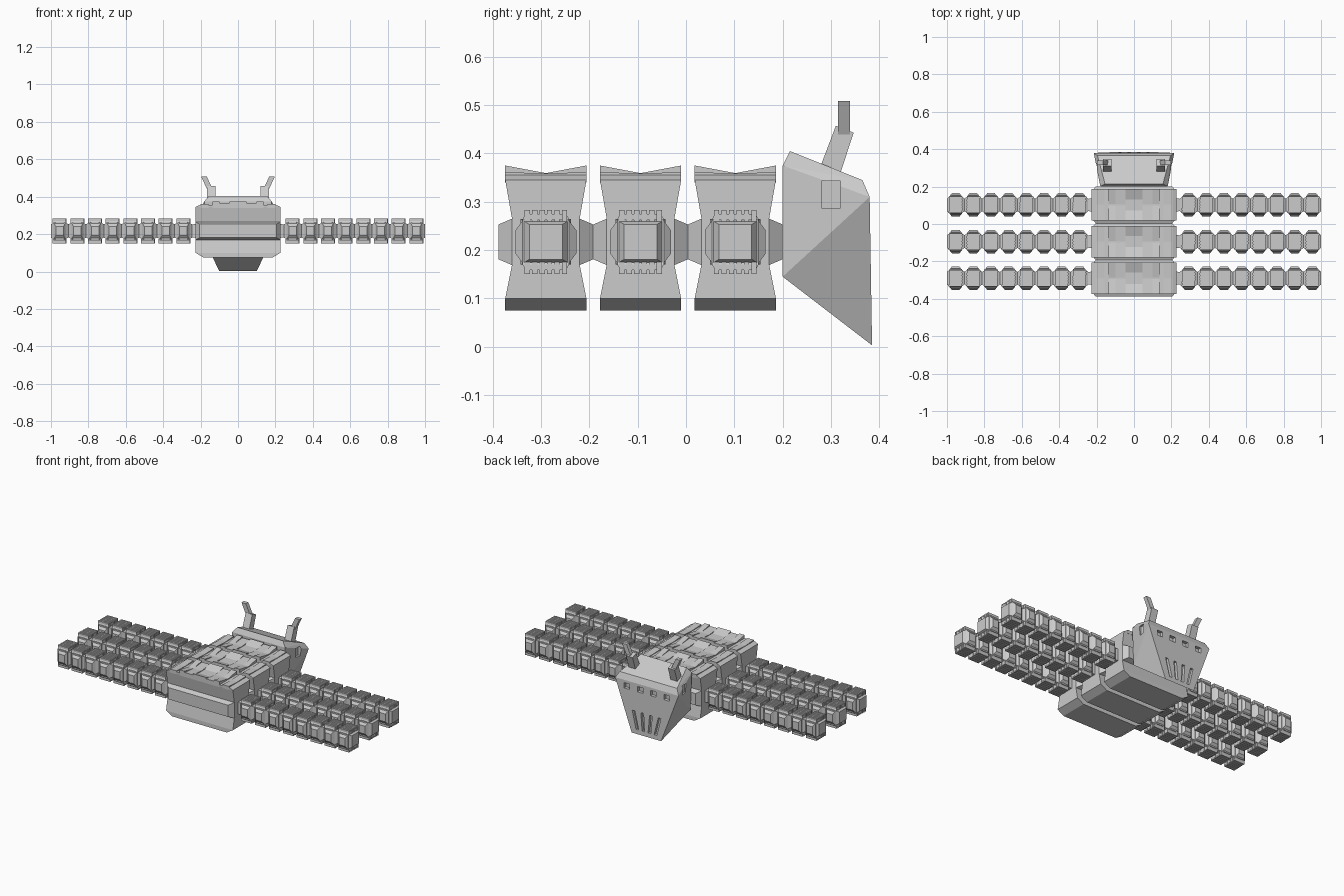
import bpy, bmesh
from mathutils import Vector

cube = bpy.data.objects.get("Cube")
if cube:
    bpy.data.objects.remove(cube, do_unlink=True)

grey = bpy.data.materials.new("plain grey")
grey.use_nodes = True
grey.diffuse_color = (0.6, 0.6, 0.6, 1)
grey.node_tree.nodes["Principled BSDF"].inputs["Base Color"].default_value = (0.6, 0.6, 0.6, 1)


def loft(bm, axis, rings):
    """Rectangular rings (position, half a, half b) bridged along an axis."""
    order = {"x": (2, 0, 1), "y": (0, 2, 1), "z": (0, 1, 2)}[axis]
    loops = []
    for t, a, b in rings:
        loop = []
        for sa, sb in ((-1, -1), (1, -1), (1, 1), (-1, 1)):
            p = (sa * a, sb * b, t)
            loop.append(bm.verts.new([p[i] for i in order]))
        loops.append(loop)
    for low, high in zip(loops, loops[1:]):
        for i in range(4):
            j = (i + 1) % 4
            bm.faces.new((low[i], low[j], high[j], high[i]))
    bm.faces.new(loops[0])
    bm.faces.new(loops[-1])


def prism(bm, x0, x1, profile):
    """Extrude a (y, z) profile from x0 to x1."""
    a = [bm.verts.new((x0, y, z)) for y, z in profile]
    b = [bm.verts.new((x1, y, z)) for y, z in profile]
    bm.faces.new(a)
    bm.faces.new(b)
    for i in range(len(a)):
        j = (i + 1) % len(a)
        bm.faces.new((a[i], a[j], b[j], b[i]))


def box(bm, centre, half, slant=0):
    """Box whose top leans outward in x by slant."""
    start = len(bm.verts)
    loft(bm, "z", [(-half[2], half[0], half[1]), (half[2], half[0], half[1])])
    bm.verts.ensure_lookup_table()
    for v in bm.verts[start:]:
        v.co.x += slant * v.co.z / half[2]
        v.co += Vector(centre)


def to_mesh(bm, name):
    bmesh.ops.recalc_face_normals(bm, faces=bm.faces)
    mesh = bpy.data.meshes.new(name)
    bm.to_mesh(mesh)
    bm.free()
    mesh.materials.append(grey)
    return mesh


def place(name, mesh, location=(0, 0, 0)):
    ob = bpy.data.objects.new(name, mesh)
    ob.location = location
    bpy.context.collection.objects.link(ob)
    return ob


def hull(bm, points):
    verts = [bm.verts.new((s * x, y, z)) for x, y, z in points for s in (-1, 1)]
    bmesh.ops.convex_hull(bm, input=verts)
    bmesh.ops.dissolve_limit(bm, angle_limit=0.01, verts=bm.verts, edges=bm.edges)


# Waisted body shell with a chamfered belly
bm = bmesh.new()
loft(bm, "z", [(0.075, 0.185, 0.084), (0.1, 0.227, 0.084), (0.17, 0.227, 0.07),
               (0.265, 0.227, 0.07), (0.345, 0.227, 0.084), (0.355, 0.205, 0.084)])
shell = to_mesh(bm, "body_shell")

# Bevelled coupling running through the waist
bm = bmesh.new()
loft(bm, "y", [(-0.098, 0.205, 0.036), (-0.07, 0.227, 0.048),
               (0.07, 0.227, 0.048), (0.098, 0.205, 0.036)])
coupling = to_mesh(bm, "coupling")

# Dished roof strips, alternating in height
bm = bmesh.new()
for x0, x1, end, mid in ((0.157, 0.2, 0.362, 0.358), (0.1, 0.136, 0.375, 0.36),
                         (0.045, 0.1, 0.367, 0.36)):
    for s in (-1, 1):
        prism(bm, s * x0, s * x1, [(-0.084, 0.34), (0.084, 0.34), (0.084, end),
                                   (0.004, mid), (-0.004, mid), (-0.084, end)])
prism(bm, -0.045, 0.045, [(-0.084, 0.34), (0.084, 0.34), (0.084, 0.375),
                          (0.03, 0.357), (-0.03, 0.357), (-0.084, 0.375)])
roof = to_mesh(bm, "roof_strips")

# Leg bead: faceted core, flared pads top and bottom, small treads
bm = bmesh.new()
loft(bm, "x", [(-0.047, 0.034, 0.036), (-0.022, 0.052, 0.047),
               (0.022, 0.052, 0.047), (0.047, 0.034, 0.036)])
loft(bm, "y", [(-0.063, 0.02, 0.024), (-0.048, 0.032, 0.044),
               (0.048, 0.032, 0.044), (0.063, 0.02, 0.024)])
for s in (-1, 1):
    loft(bm, "z", [(s * 0.025, 0.02, 0.05), (s * 0.047, 0.034, 0.048),
                   (s * 0.058, 0.034, 0.042)])
    for i in range(6):
        box(bm, ((i - 2.5) * 0.0005, (i - 2.5) * 0.0155, s * 0.054), (0.036, 0.0055, 0.012))
bead = to_mesh(bm, "leg_bead")

# Hip stub joining leg and body
bm = bmesh.new()
loft(bm, "x", [(-0.03, 0.04, 0.04), (0.03, 0.03, 0.033)])
hip = to_mesh(bm, "hip")

for n, y in enumerate((-0.29, -0.094, 0.102), 1):
    place(f"body_shell_{n}", shell, (0, y, 0))
    place(f"coupling_{n}", coupling, (0, y, 0.217))
    place(f"roof_strips_{n}", roof, (0, y, 0))
    for side, s in (("left", 1), ("right", -1)):
        stub = place(f"{side}_hip_{n}", hip, (s * 0.23, y, 0.217))
        stub.scale.x = s
        for k in range(8):
            place(f"{side}_leg_{n}_bead_{k + 1}", bead, (s * (0.292 + 0.0945 * k), y, 0.217))

# Wedge-shaped head
bm = bmesh.new()
hull(bm, [(0.155, 0.215, 0.405), (0.18, 0.2, 0.375), (0.17, 0.2, 0.145),
          (0.195, 0.365, 0.345), (0.215, 0.38, 0.31), (0.1, 0.385, 0.003)])
head = place("head", to_mesh(bm, "head"))

# Cut the window row, mouth slots and side vents into the head
bm = bmesh.new()
for s in (-1, 1):
    for x in (0.045, 0.135):
        box(bm, (s * x, 0.38, 0.277), (0.019, 0.018, 0.016))
    for x in (0.025, 0.075):
        box(bm, (s * x, 0.385, 0.085), (0.009, 0.018, 0.055), s * x * 0.18)
    box(bm, (s * 0.205, 0.3, 0.315), (0.02, 0.02, 0.028))
cutter = place("head_cutter", to_mesh(bm, "head_cutter"))
cutter.hide_render = True
cut = head.modifiers.new("cut", "BOOLEAN")
cut.operation = "DIFFERENCE"
cut.solver = "EXACT"
cut.object = cutter
bpy.context.view_layer.objects.active = head
bpy.ops.object.modifier_apply(modifier="cut")
bpy.data.objects.remove(cutter, do_unlink=True)

# Two-part antennae: leaning base and outward blade
for side, s in (("left", 1), ("right", -1)):
    bm = bmesh.new()
    prism(bm, s * 0.12, s * 0.165, [(0.277, 0.37), (0.31, 0.457), (0.347, 0.443), (0.318, 0.355)])
    place(f"{side}_antenna_base", to_mesh(bm, "antenna_base"))
    bm = bmesh.new()
    box(bm, (s * 0.163, 0.327, 0.467), (0.015, 0.012, 0.041), s * 0.019)
    place(f"{side}_antenna_tip", to_mesh(bm, "antenna_tip"))
